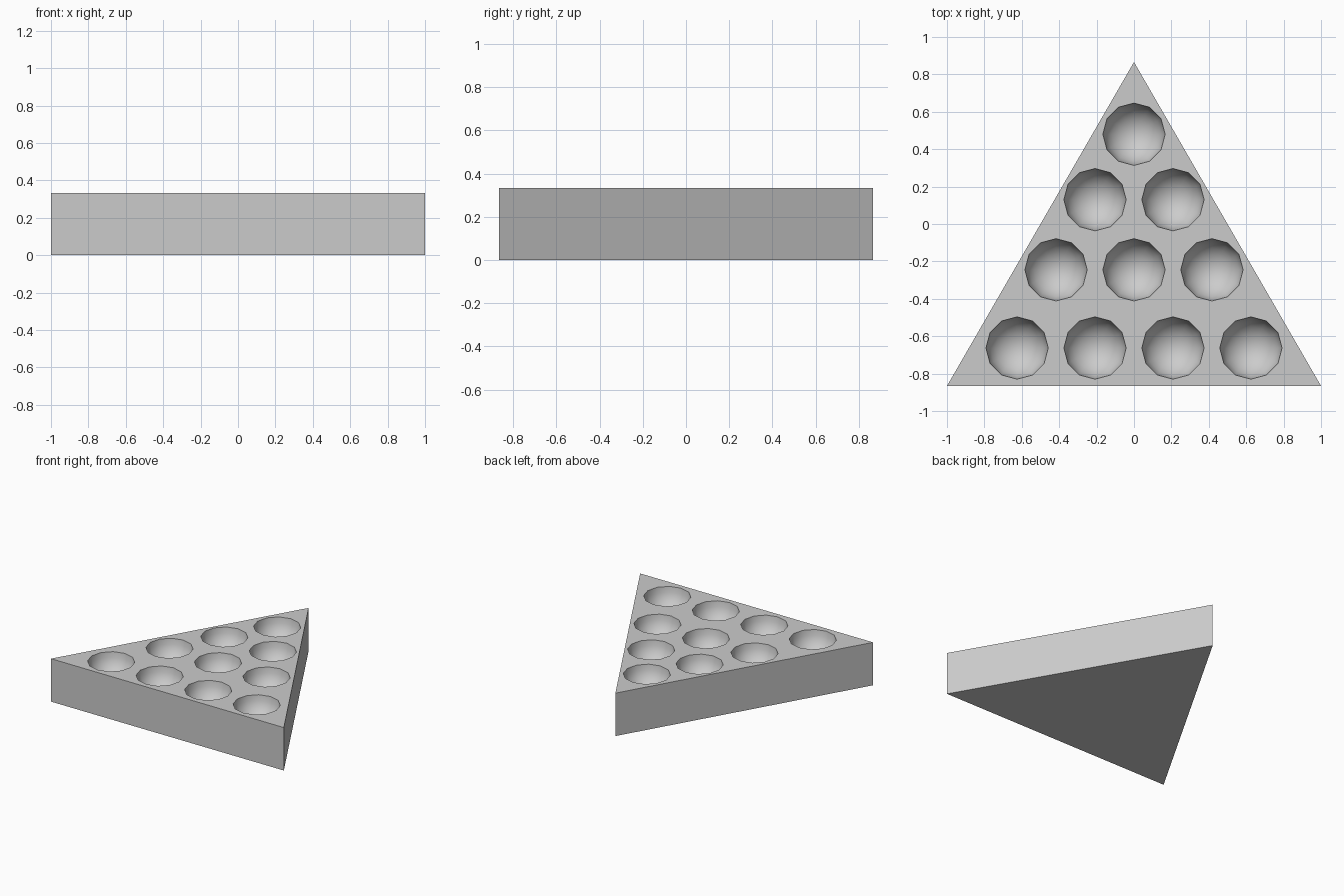
import bpy, bmesh, math
from mathutils import Matrix

if "Cube" in bpy.data.objects:
    bpy.data.objects.remove(bpy.data.objects["Cube"])

H = 1 / 3      # block thickness
R = 1 / 6      # pocket radius


def mesh_object(name, bm):
    bmesh.ops.recalc_face_normals(bm, faces=bm.faces)
    mesh = bpy.data.meshes.new(name)
    bm.to_mesh(mesh)
    bm.free()
    obj = bpy.data.objects.new(name, mesh)
    bpy.context.collection.objects.link(obj)
    return obj


# Triangular block
y = math.sqrt(3) / 2
bm = bmesh.new()
base = bm.faces.new([bm.verts.new(p) for p in ((-1, -y, 0), (1, -y, 0), (0, y, 0))])
ext = bmesh.ops.extrude_face_region(bm, geom=[base], use_keep_orig=True)
top = [v for v in ext["geom"] if isinstance(v, bmesh.types.BMVert)]
bmesh.ops.translate(bm, verts=top, vec=(0, 0, H))
block = mesh_object("triangular_rack", bm)

# Rows of one to four round pockets, cut as hemispheres
bm = bmesh.new()
for row, row_y in enumerate((0.48, 0.13, -0.245, -0.663)):
    for i in range(row + 1):
        x = (i - row / 2) * 0.4167
        bmesh.ops.create_uvsphere(bm, u_segments=12, v_segments=12, radius=R,
                                  matrix=Matrix.Translation((x, row_y, H)))
for f in bm.faces:
    f.smooth = True
cutter = mesh_object("pocket_cutters", bm)
cutter.hide_render = True
cutter.hide_set(True)

cut = block.modifiers.new("pockets", 'BOOLEAN')
cut.operation = 'DIFFERENCE'
cut.solver = 'EXACT'
cut.object = cutter
